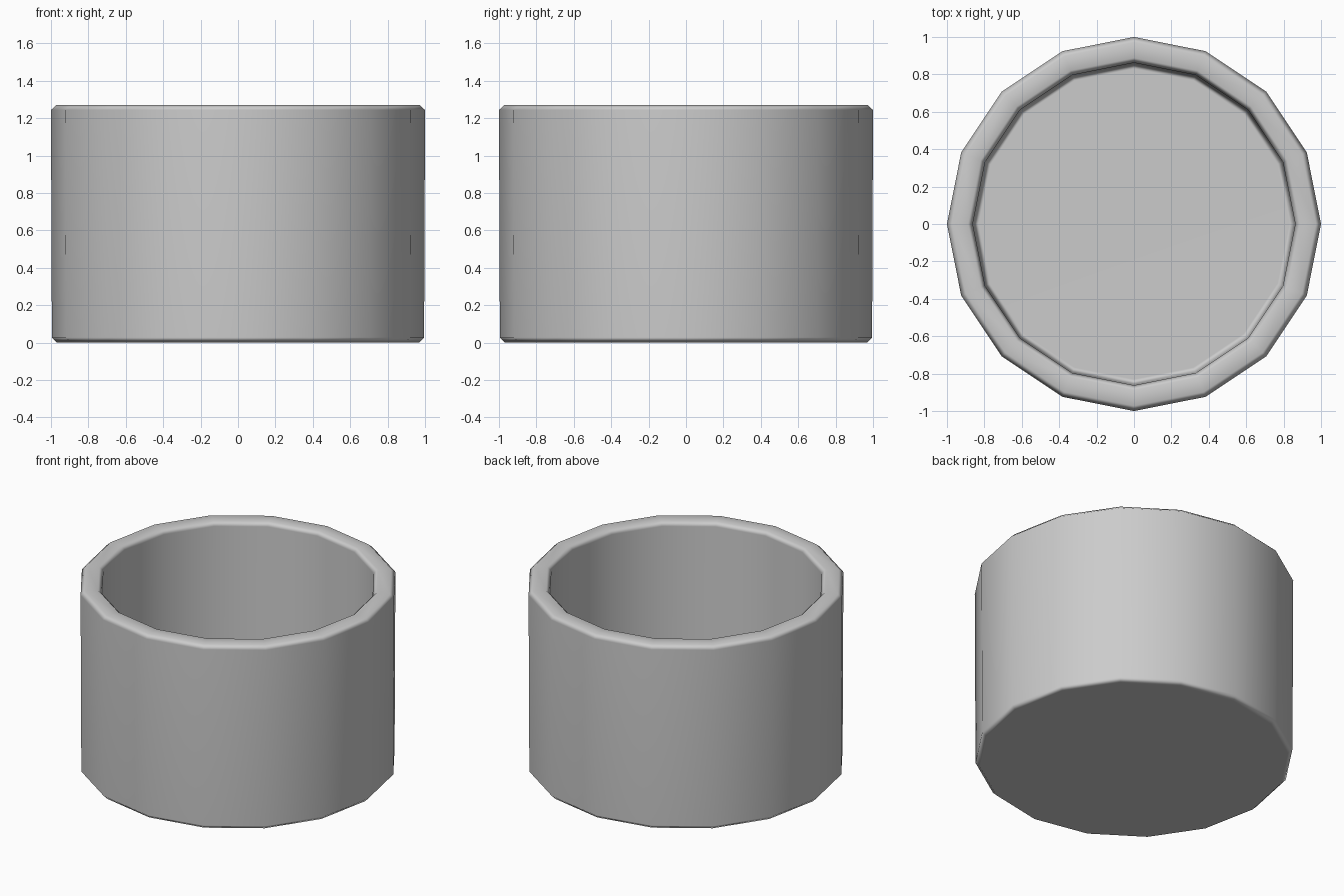
import bpy, bmesh
from math import cos, sin, tau

if "Cube" in bpy.data.objects:
    bpy.data.objects.remove(bpy.data.objects["Cube"])

SIDES = 16
# Cup section (radius, height): underside, outer wall, rim, inner wall, floor
PROFILE = [(0.967, 0.0), (0.995, 0.028), (1.0, 1.244), (0.972, 1.27),
           (0.888, 1.27), (0.862, 1.244), (0.858, 0.168), (0.83, 0.14)]

bm = bmesh.new()
rings = [[bm.verts.new((r * cos(tau * i / SIDES), r * sin(tau * i / SIDES), z))
          for i in range(SIDES)] for r, z in PROFILE]
for a, b in zip(rings, rings[1:]):
    for i in range(SIDES):
        j = (i + 1) % SIDES
        bm.faces.new((a[i], a[j], b[j], b[i]))

# Underside and inside floor
bm.faces.new(rings[0][::-1])
bm.faces.new(rings[-1])
for f in bm.faces:
    f.smooth = True

mesh = bpy.data.meshes.new("cup")
bm.to_mesh(mesh)
bm.free()
cup = bpy.data.objects.new("cup", mesh)
bpy.context.collection.objects.link(cup)

# Keep the large faces even while the bevels shade softly
mod = cup.modifiers.new("weighted_normals", 'WEIGHTED_NORMAL')
mod.weight = 50
